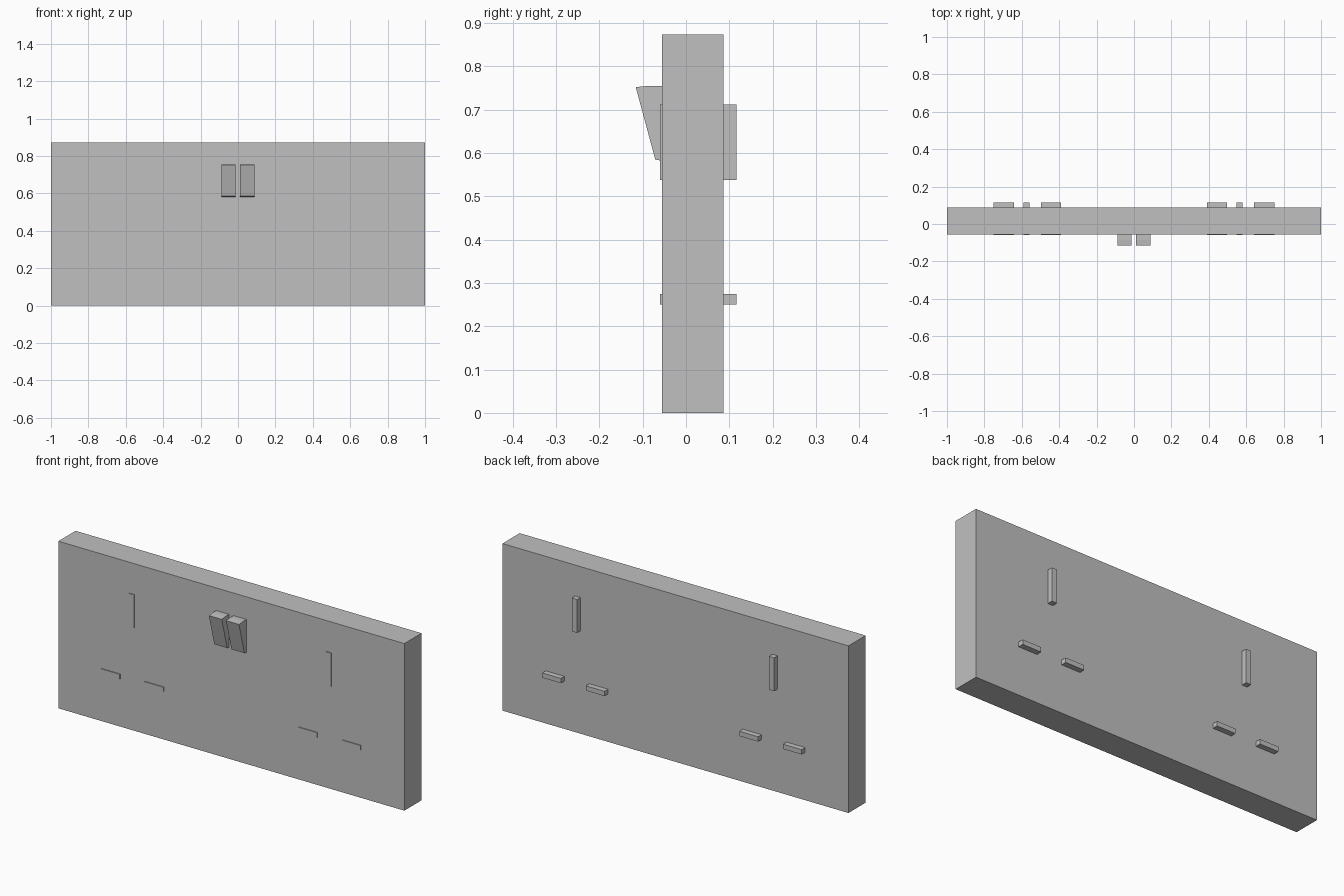
import bpy
import bmesh
from mathutils import Vector

cube = bpy.data.objects.get("Cube")
if cube:
    bpy.data.objects.remove(cube, do_unlink=True)

GREY = (0.53, 0.53, 0.53, 1)
grey = bpy.data.materials.new("plain_grey")
grey.use_nodes = True
grey.diffuse_color = GREY
grey.node_tree.nodes["Principled BSDF"].inputs["Base Color"].default_value = GREY


def add_prism(name, profile, x0, x1):
    """Extrude a side profile of (y, z) points from x0 to x1."""
    bm = bmesh.new()
    face = bm.faces.new([bm.verts.new((x0, y, z)) for y, z in profile])
    side = bmesh.ops.extrude_face_region(bm, geom=[face])
    verts = [v for v in side["geom"] if isinstance(v, bmesh.types.BMVert)]
    bmesh.ops.translate(bm, verts=verts, vec=Vector((x1 - x0, 0, 0)))
    bmesh.ops.recalc_face_normals(bm, faces=bm.faces)
    mesh = bpy.data.meshes.new(name)
    bm.to_mesh(mesh)
    bm.free()
    mesh.materials.append(grey)
    obj = bpy.data.objects.new(name, mesh)
    bpy.context.collection.objects.link(obj)
    return obj


def add_box(name, x, y, z):
    profile = [(y[0], z[0]), (y[1], z[0]), (y[1], z[1]), (y[0], z[1])]
    return add_prism(name, profile, *x)


# Wall plate
add_box("wall_plate", (-1, 1), (-0.055, 0.087), (0, 0.873))

# Pin slots, passing right through the plate
PIN_DEPTH = (-0.06, 0.116)
for side, centre in (("right", -0.57), ("left", 0.57)):
    earth = -0.575 if side == "right" else 0.564
    add_box(f"{side}_earth_pin", (earth - 0.015, earth + 0.015),
            PIN_DEPTH, (0.538, 0.712))
    for end, offset in (("right", -0.126), ("left", 0.126)):
        x = centre + offset
        add_box(f"{side}_socket_{end}_pin", (x - 0.054, x + 0.054),
                PIN_DEPTH, (0.25, 0.275))

# Pair of tilted rocker switches
rocker = [(-0.04, 0.578), (-0.071, 0.585), (-0.116, 0.752), (-0.085, 0.755), (-0.04, 0.755)]
add_prism("right_switch", rocker, -0.087, -0.013)
add_prism("left_switch", rocker, 0.012, 0.087)
